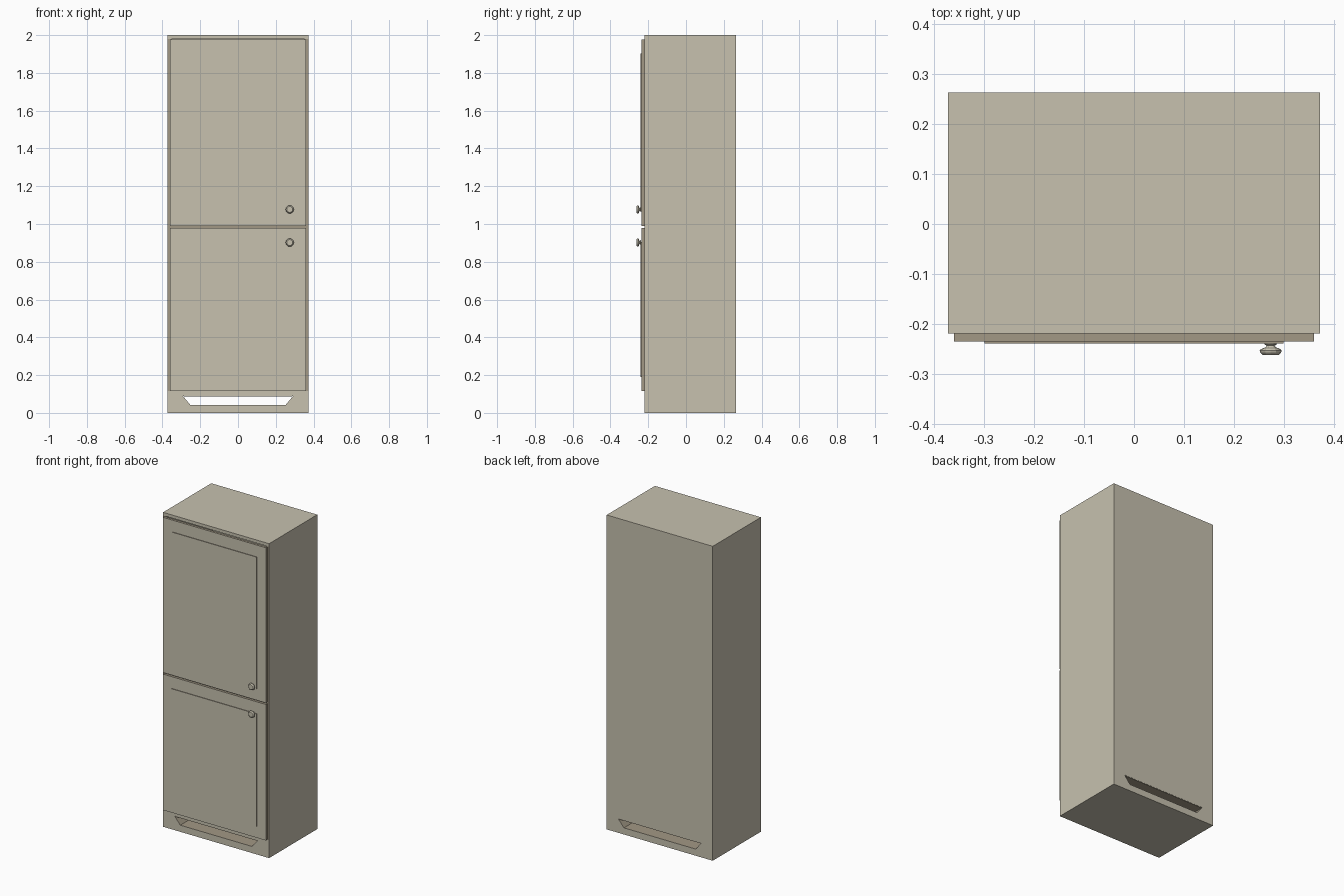
import bpy, bmesh, math
from mathutils import Vector

if "Cube" in bpy.data.objects:
    bpy.data.objects.remove(bpy.data.objects["Cube"])


def material(name, rgb):
    m = bpy.data.materials.new(name)
    m.diffuse_color = (*rgb, 1)
    m.use_nodes = True
    m.node_tree.nodes["Principled BSDF"].inputs["Base Color"].default_value = m.diffuse_color
    return m


CREAM = material("cream paint", (0.57, 0.535, 0.43))
EDGE = material("brown edge", (0.36, 0.315, 0.235))


def finish(bm, name, rule=None):
    """Turn a bmesh into an object; faces matching the rule get the edge colour."""
    bmesh.ops.recalc_face_normals(bm, faces=bm.faces[:])
    bm.normal_update()
    for f in bm.faces:
        f.material_index = 1 if rule and rule(f) else 0
    me = bpy.data.meshes.new(name)
    bm.to_mesh(me)
    bm.free()
    me.materials.append(CREAM)
    me.materials.append(EDGE)
    ob = bpy.data.objects.new(name, me)
    bpy.context.collection.objects.link(ob)
    return ob


def box(name, x, y, z, rule=None):
    bm = bmesh.new()
    bmesh.ops.create_cube(bm, size=1)
    for v in bm.verts:
        v.co = Vector([(a + b) / 2 + c * (b - a) for c, (a, b) in zip(v.co, (x, y, z))])
    return finish(bm, name, rule)


def front_edge(f):
    return f.normal.y < -0.9


def not_front(f):
    return f.normal.y > -0.9


W, FRONT, BACK = 0.373, -0.22, 0.264
FLOOR, TOP = 0.09, 2.0
DOOR_Y, PANEL_Y = -0.236, -0.24

# carcass boards
box("top_board", (-W, W), (FRONT, BACK), (1.98, TOP))
box("bottom_board", (-W, W), (FRONT, BACK), (FLOOR, 0.115))
for side, s in (("left", -1), ("right", 1)):
    box(side + "_side", sorted((s * W, s * (W - 0.02))), (FRONT, BACK), (0.115, 1.98), front_edge)
box("back_board", (-W + 0.02, W - 0.02), (BACK - 0.015, BACK), (0.115, 1.98))
box("middle_shelf", (-W + 0.02, W - 0.02), (FRONT, BACK - 0.015), (0.972, 0.996), front_edge)

# plinth with a tapered slot running from front to back
profile = [(-W, 0), (W, 0), (W, FLOOR), (0.292, FLOOR), (0.252, 0.042),
           (-0.252, 0.042), (-0.292, FLOOR), (-W, FLOOR)]
bm = bmesh.new()
face = bm.faces.new([bm.verts.new((x, FRONT, z)) for x, z in profile])
ext = bmesh.ops.extrude_face_region(bm, geom=[face])
bmesh.ops.translate(bm, vec=(0, BACK - FRONT, 0),
                    verts=[g for g in ext["geom"] if isinstance(g, bmesh.types.BMVert)])
finish(bm, "plinth", lambda f: f.normal.z > 0.3)

# slot ceiling lining
box("slot_ceiling", (-0.285, 0.285), (FRONT + 0.001, BACK - 0.001), (FLOOR - 0.003, FLOOR),
    lambda f: True)


def knob(name, x, z):
    """Turned knob, lathed around the y axis."""
    rings = [(0.012, PANEL_Y + 0.001), (0.012, -0.242), (0.008, -0.244), (0.010, -0.247),
             (0.020, -0.251), (0.022, -0.254), (0.021, -0.258), (0.016, -0.263)]
    n = 12
    bm = bmesh.new()
    loops = [[bm.verts.new((x + r * math.cos(2 * math.pi * i / n), y,
                            z + r * math.sin(2 * math.pi * i / n))) for i in range(n)]
             for r, y in rings]
    for a, b in zip(loops, loops[1:]):
        for i in range(n):
            j = (i + 1) % n
            bm.faces.new((a[i], a[j], b[j], b[i]))
    bm.faces.new(loops[0])
    bm.faces.new(loops[-1])
    finish(bm, name)


# doors, each with a raised panel and a knob
for part, z0, z1, kz in (("upper", 0.99, 1.977, 1.077), ("lower", 0.115, 0.98, 0.902)):
    box(part + "_door", (-0.361, 0.361), (DOOR_Y, FRONT), (z0, z1), not_front)
    box(part + "_door_panel", (-0.3, 0.3), (PANEL_Y, DOOR_Y), (z0 + 0.075, z1 - 0.075), not_front)
    knob(part + "_knob", 0.274, kz)
